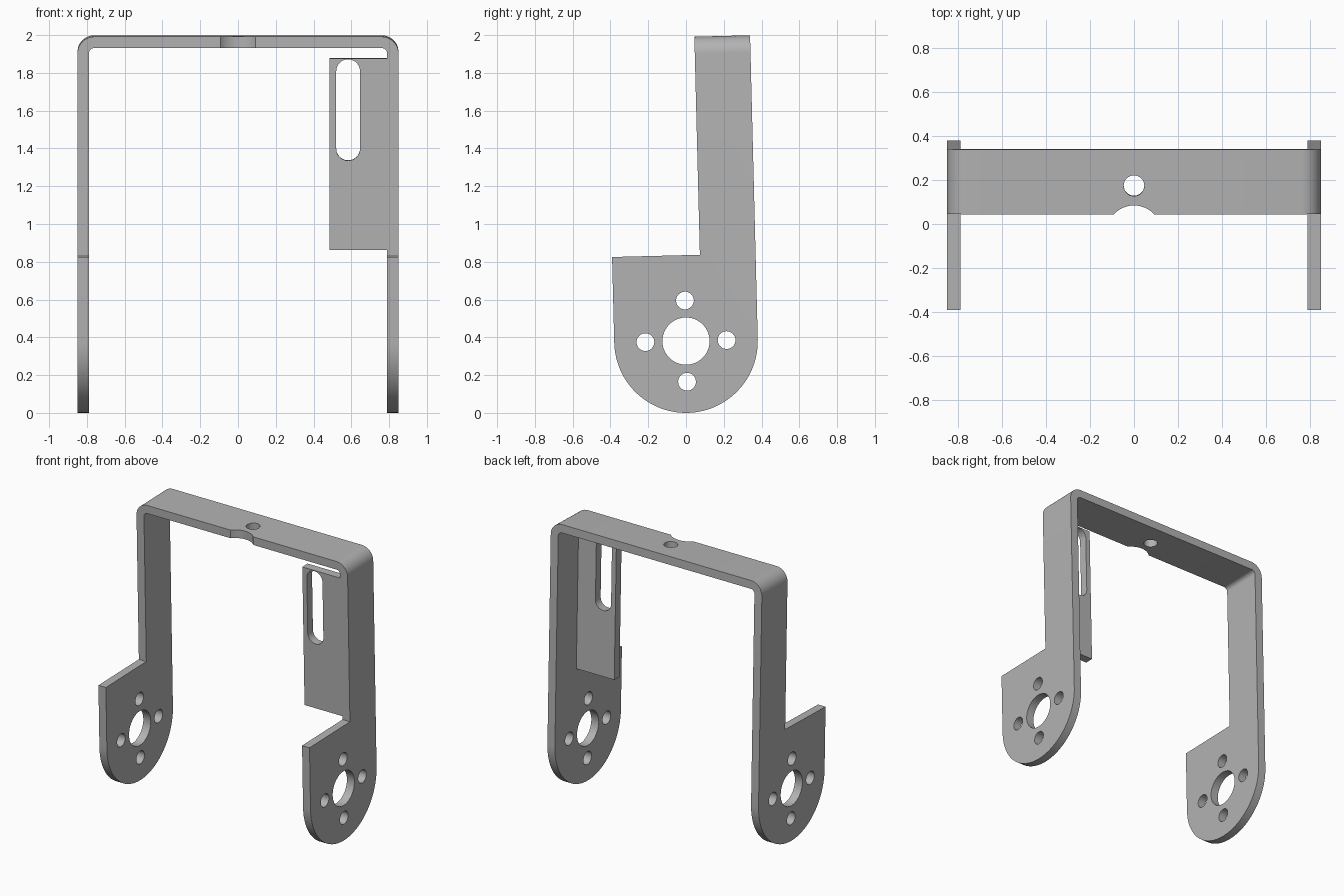
import bpy
import bmesh
from math import sin, cos, pi, radians
from mathutils import Matrix, Vector

cube = bpy.data.objects.get("Cube")
if cube:
    bpy.data.objects.remove(cube, do_unlink=True)

HUB = 0.38        # hub height and lug radius
HALF = 0.85       # half of the overall width
T = 0.06          # sheet thickness
TOP = 1.61        # top of the bridge above the hub
STRIP = 0.085     # front edge of the narrow strip
BOLT = 0.215      # bolt circle radius
TILT = Matrix.Translation((0, 0, HUB)) @ Matrix.Rotation(radians(1.45), 4, 'X')

metal = bpy.data.materials.new("grey metal")
metal.use_nodes = True
colour = (0.45, 0.45, 0.45, 1)
metal.diffuse_color = colour
metal.node_tree.nodes["Principled BSDF"].inputs["Base Color"].default_value = colour


def arc(cx, cy, r, start, end, n):
    """Points along an arc, angles in degrees."""
    angles = [radians(start + (end - start) * i / n) for i in range(n + 1)]
    return [(cx + r * cos(a), cy + r * sin(a)) for a in angles]


def prism(name, outline, axis, low, high):
    """Extrude a closed outline along x, y or z from low to high."""
    place = {'x': lambda p, d: (d, p[0], p[1]),
             'y': lambda p, d: (p[0], d, p[1]),
             'z': lambda p, d: (p[0], p[1], d)}[axis]
    bm = bmesh.new()
    face = bm.faces.new([bm.verts.new(place(p, low)) for p in outline])
    grown = bmesh.ops.extrude_face_region(bm, geom=[face])["geom"]
    shift = Vector(place((0, 0), high - low))
    bmesh.ops.translate(bm, vec=shift,
                        verts=[v for v in grown if isinstance(v, bmesh.types.BMVert)])
    bmesh.ops.recalc_face_normals(bm, faces=bm.faces)
    mesh = bpy.data.meshes.new(name)
    bm.to_mesh(mesh)
    bm.free()
    mesh.materials.append(metal)
    obj = bpy.data.objects.new(name, mesh)
    bpy.context.collection.objects.link(obj)
    return obj


def disc(x, y, r, n=48):
    return arc(x, y, r, 0, 360 - 360 / n, n - 1)


def combine(obj, tool, operation):
    """Apply a boolean, then drop the tool."""
    mod = obj.modifiers.new("cut", 'BOOLEAN')
    mod.object, mod.operation, mod.solver = tool, operation, 'EXACT'
    bpy.context.view_layer.objects.active = obj
    bpy.ops.object.modifier_apply(modifier=mod.name)
    bpy.data.objects.remove(tool, do_unlink=True)


def finish(obj):
    obj.data.transform(TILT)
    bpy.ops.object.select_all(action='DESELECT')
    obj.select_set(True)
    bpy.context.view_layer.objects.active = obj
    bpy.ops.object.shade_smooth_by_angle(angle=radians(30))


# Bent U-shaped sheet, trimmed to the side outline of strip and lugs
def bend(inset, r):
    x, z = HALF - inset - r, TOP - inset - r
    edge = HALF - inset
    return ([(edge, -0.5)] + arc(x, z, r, 0, 90, 12)
            + arc(-x, z, r, 90, 180, 12) + [(-edge, -0.5)])


bracket = prism("bracket", bend(0, 0.09) + bend(T, 0.03)[::-1], 'y', -0.5, 0.5)
side = arc(0, 0, HUB, 180, 360, 48) + [
    (HUB, 2), (STRIP, 2), (STRIP, 0.455), (-HUB, 0.455)]
combine(bracket, prism("side_cutter", side, 'x', -1, 1), 'INTERSECT')

# Hub bore and four bolt holes through both lugs
holes = [disc(0, 0, 0.125)]
holes += [disc(BOLT * cos(k * pi / 2), BOLT * sin(k * pi / 2), 0.047, 32) for k in range(4)]
for hole in holes:
    combine(bracket, prism("hole_cutter", hole, 'x', -1, 1), 'DIFFERENCE')

# Bridge hole and the shallow round notch in its front edge
for hole in (disc(0, BOLT, 0.047, 32), disc(0, 0, 0.125)):
    combine(bracket, prism("bridge_cutter", hole, 'z', 1.4, 1.8), 'DIFFERENCE')
finish(bracket)

# Side flange with a long slot, flush with the front of the left leg
inner = HALF - T
flange = prism("slotted_flange", [(0.485, 0.48), (inner, 0.48), (inner, 1.495), (0.485, 1.495)],
               'y', STRIP, STRIP + T)
slot = arc(0.583, 1.427, 0.063, 0, 180, 20) + arc(0.583, 1.017, 0.063, 180, 360, 20)
combine(flange, prism("slot_cutter", slot, 'y', -0.5, 0.5), 'DIFFERENCE')
finish(flange)
